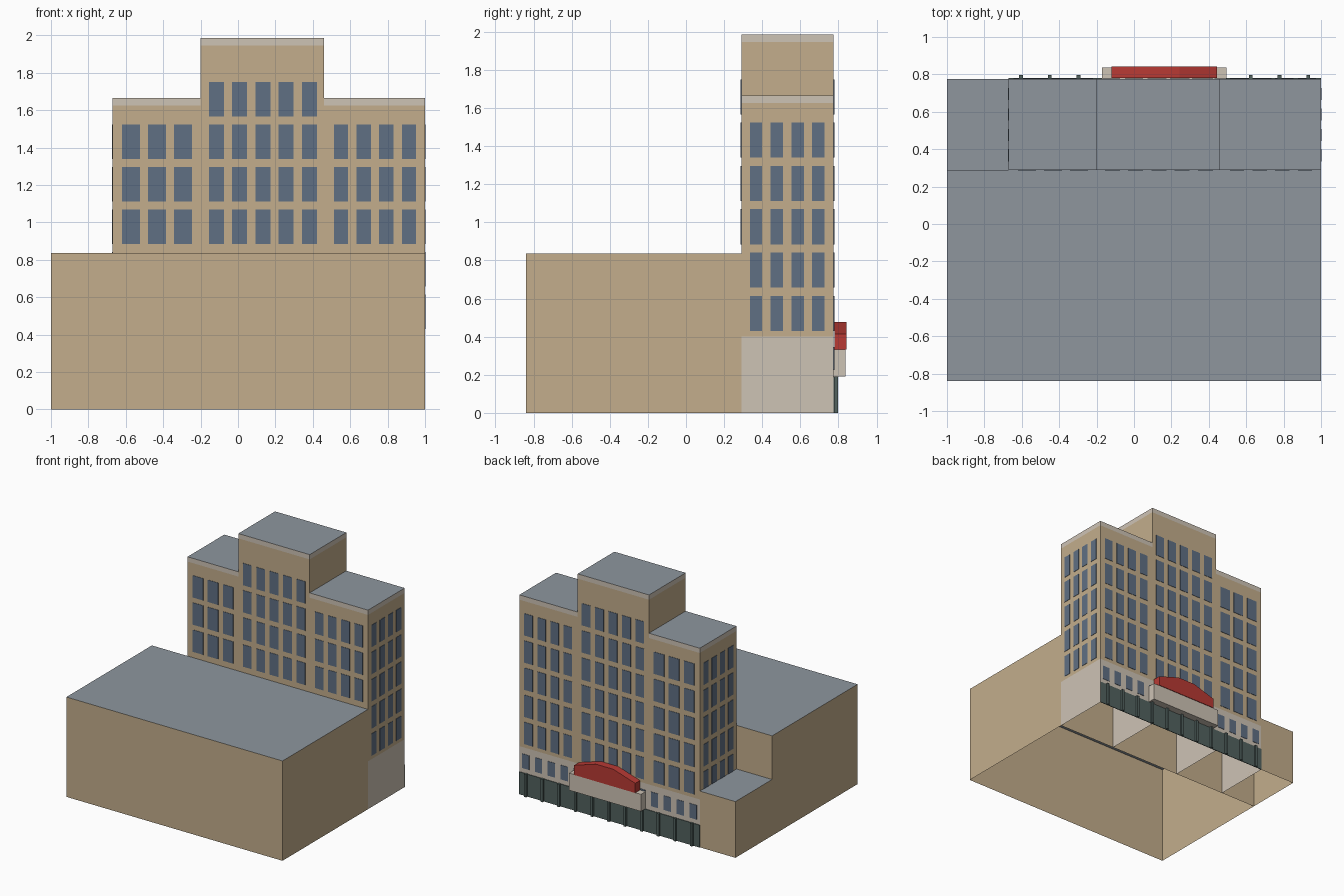
import bpy
import bmesh
from mathutils import Vector

cube = bpy.data.objects.get("Cube")
if cube:
    bpy.data.objects.remove(cube, do_unlink=True)


def make_material(name, rgb):
    linear = [((c / 255 + 0.055) / 1.055) ** 2.4 for c in rgb] + [1]
    mat = bpy.data.materials.new(name)
    mat.use_nodes = True
    mat.diffuse_color = linear
    mat.node_tree.nodes["Principled BSDF"].inputs["Base Color"].default_value = linear
    return mat


TAN = make_material("tan brick", (195, 174, 140))
STONE = make_material("pale stone", (206, 195, 181))
ROOF = make_material("grey roof", (142, 150, 158))
GLASS = make_material("blue grey glass", (96, 112, 132))
RED = make_material("red sign", (184, 58, 52))
GREEN = make_material("dark green shopfront", (82, 98, 95))


def finish(name, bm, *mats):
    mesh = bpy.data.meshes.new(name)
    bmesh.ops.recalc_face_normals(bm, faces=bm.faces)
    bm.to_mesh(mesh)
    bm.free()
    for mat in mats:
        mesh.materials.append(mat)
    obj = bpy.data.objects.new(name, mesh)
    bpy.context.collection.objects.link(obj)
    return obj


def add_box(bm, lo, hi):
    lo, hi = Vector(lo), Vector(hi)
    verts = bmesh.ops.create_cube(bm, size=1)["verts"]
    for v in verts:
        v.co = (lo + hi) / 2 + v.co * (hi - lo)


def block(name, x0, x1, y0, y1, top, banded=False):
    """Hollow block with open underside; banded ones get a stone base and cornice."""
    bm = bmesh.new()
    add_box(bm, (x0, y0, 0), (x1, y1, top))
    bm.normal_update()
    bmesh.ops.delete(bm, geom=[f for f in bm.faces if f.normal.z < -0.5], context="FACES")
    if banded:
        for z in (BASE, top - CORNICE):
            bmesh.ops.bisect_plane(bm, geom=bm.verts[:] + bm.edges[:] + bm.faces[:],
                                   plane_co=(0, 0, z), plane_no=(0, 0, 1))
    bm.normal_update()
    for f in bm.faces:
        z = f.calc_center_median().z
        if abs(f.normal.z) > 0.5:
            f.material_index = 1
        elif banded and (z < BASE or z > top - CORNICE):
            f.material_index = 2
    return finish(name, bm, TAN, ROOF, STONE)


BASE, CORNICE = 0.40, 0.04
Y0, Y1 = 0.29, 0.775
XL, XA, XB, XR = -0.67, -0.20, 0.46, 1.0
WING, TOWER = 1.665, 1.985
PLATE = 0.003

# Main masses
block("auditorium_hall", -1, 1, -0.84, Y0, 0.835)
block("low_annex", -1, XL, Y0, Y1, 0.47)
block("right_wing", XL, XA, Y0, Y1, WING, True)
block("central_tower", XA, XB, Y0, Y1, TOWER, True)
block("left_wing", XB, XR, Y0, Y1, WING, True)


# Upper windows, a grid of thin panes on each wall
def windows(name, axis, wall, sign, first, width, pitch, cols, rows):
    bm = bmesh.new()
    for c in range(cols):
        a = first + c * pitch
        for r in rows:
            z = 0.43 + 0.2272 * r
            w0, w1 = sorted((wall, wall + sign * PLATE))
            if axis == "y":
                add_box(bm, (a, w0, z), (a + width, w1, z + 0.184))
            else:
                add_box(bm, (w0, a, z), (w1, a + width, z + 0.184))
    finish(name, bm, GLASS)


for part, first, width, pitch, cols, floors in (
        ("right_wing", -0.62, 0.096, 0.139, 3, 5),
        ("central_tower", -0.156, 0.08, 0.1243, 5, 6),
        ("left_wing", 0.512, 0.077, 0.1212, 4, 5)):
    windows(part + "_front_windows", "y", Y0, -1, first, width, pitch, cols, range(2, floors))
    windows(part + "_back_windows", "y", Y1, 1, first, width, pitch, cols, range(floors))
windows("left_side_windows", "x", XR, 1, 0.335, 0.065, 0.109, 4, range(5))
windows("right_side_windows", "x", XL, -1, 0.335, 0.065, 0.109, 4, range(5))

# Small windows in the stone band above the shops
bm = bmesh.new()
count = 14
step = (XR - XL) / count
for i in range(count):
    x = XL + (i + 0.5) * step
    add_box(bm, (x - 0.033, Y1, 0.225), (x + 0.033, Y1 + PLATE, 0.345))
finish("mezzanine_windows", bm, GLASS)

# Shopfront and its posts
bm = bmesh.new()
add_box(bm, (XL, Y1, 0), (XR, Y1 + 0.005, 0.187))
finish("shopfront", bm, GREEN)
bm = bmesh.new()
for i in range(11):
    x = -0.604 + 0.1535 * i
    add_box(bm, (x - 0.01, Y1, 0), (x + 0.01, Y1 + 0.022, 0.19))
finish("shopfront_posts", bm, GREEN)

# Entrance canopy
bm = bmesh.new()
add_box(bm, (-0.17, Y1, 0.19), (0.495, 0.838, 0.333))
finish("canopy", bm, STONE)

# Red sign with a raised middle
mid = 0.1625
half = [(0.2825, 0.333), (0.2825, 0.414), (0.08, 0.477)]
outline = [(mid + x, z) for x, z in half] + [(mid - x, z) for x, z in reversed(half)]
bm = bmesh.new()
face = bm.faces.new([bm.verts.new((x, Y1 + 0.005, z)) for x, z in outline])
extruded = bmesh.ops.extrude_face_region(bm, geom=[face])["geom"]
for v in extruded:
    if isinstance(v, bmesh.types.BMVert):
        v.co.y = 0.843
finish("canopy_sign", bm, RED)
